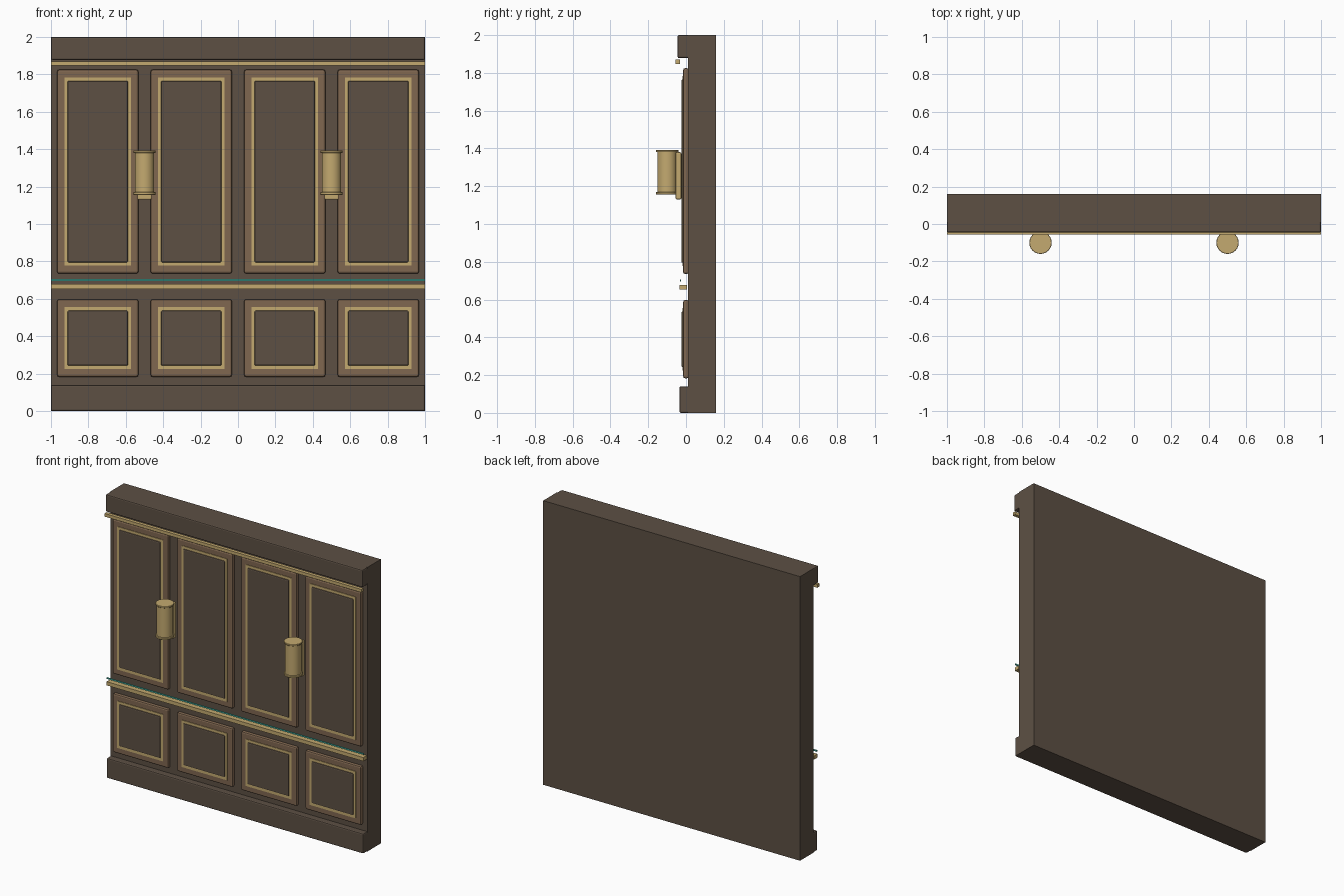
import bpy, math

if "Cube" in bpy.data.objects:
    bpy.data.objects.remove(bpy.data.objects["Cube"])


def material(name, rgb):
    m = bpy.data.materials.new(name)
    lin = [(c / 255 / 12.92) if c <= 10 else ((c / 255 + 0.055) / 1.055) ** 2.4 for c in rgb]
    m.diffuse_color = (*lin, 1)
    m.use_nodes = True
    m.node_tree.nodes["Principled BSDF"].inputs["Base Color"].default_value = m.diffuse_color
    return m


DARK = material("dark_wood", (93, 80, 68))
WALNUT = material("walnut_trim", (128, 103, 80))
GOLD = material("brass", (196, 170, 112))
TEAL = material("teal_inlay", (72, 184, 168))


def finish(ob, name, mat, bevel=0.0, segments=2):
    ob.name = name
    ob.data.materials.append(mat)
    if bevel:
        b = ob.modifiers.new("bevel", 'BEVEL')
        b.width, b.segments = bevel, segments
        b.limit_method = 'ANGLE'
    return ob


def box(name, x, y, z, mat, bevel=0.0):
    """Box from (min, max) ranges on each axis."""
    bpy.ops.mesh.primitive_cube_add(size=1, location=[(a + b) / 2 for a, b in (x, y, z)])
    ob = bpy.context.object
    ob.scale = [b - a for a, b in (x, y, z)]
    bpy.ops.object.transform_apply(location=False, rotation=False, scale=True)
    return finish(ob, name, mat, bevel)


def ring(name, cx, cz, hw, hh, t, y0, y1, mat):
    """Rectangular picture-frame moulding of width t."""
    verts, faces = [], []
    for y in (y0, y1):
        for w, h in ((hw, hh), (hw - t, hh - t)):
            verts += [(cx + sx * w, y, cz + sz * h) for sx, sz in ((-1, -1), (1, -1), (1, 1), (-1, 1))]
    for i in range(4):
        j = (i + 1) % 4
        faces += [(i, j, 4 + j, 4 + i), (8 + j, 8 + i, 12 + i, 12 + j),
                  (j, i, 8 + i, 8 + j), (4 + i, 4 + j, 12 + j, 12 + i)]
    me = bpy.data.meshes.new(name)
    me.from_pydata(verts, [], faces)
    ob = bpy.data.objects.new(name, me)
    bpy.context.collection.objects.link(ob)
    return finish(ob, name, mat)


def cylinder(name, x, y, r, z0, z1, mat, bevel=0.0):
    bpy.ops.mesh.primitive_cylinder_add(vertices=24, radius=r, depth=z1 - z0, location=(x, y, (z0 + z1) / 2))
    bpy.ops.object.shade_smooth_by_angle(angle=math.radians(35))
    return finish(bpy.context.object, name, mat, bevel, 1)


# Wall slab, skirting and cornice
box("wall_slab", (-1, 1), (0.01, 0.16), (0, 2), DARK)
box("skirting", (-1, 1), (-0.035, 0.02), (0, 0.14), DARK, 0.008)
box("cornice", (-1, 1), (-0.045, 0.02), (1.878, 2), DARK, 0.008)

# Horizontal rails
box("upper_brass_rail", (-1, 1), (-0.056, -0.032), (1.848, 1.87), GOLD)
box("dado_brass_rail", (-1, 1), (-0.034, 0.005), (0.652, 0.678), GOLD)
box("teal_strip", (-1, 1), (-0.032, -0.026), (0.696, 0.706), TEAL)

# Wall panels: walnut frame, brass moulding, raised dark field
for row, cz, hh in (("upper", 1.28, 0.545), ("lower", 0.39, 0.207)):
    for i, cx in enumerate((-0.75, -0.25, 0.25, 0.75)):
        tag = f"{row}_{i + 1}"
        box("panel_frame_" + tag, (cx - 0.217, cx + 0.217), (-0.015, 0.015),
            (cz - hh, cz + hh), WALNUT, 0.01)
        ring("panel_brass_" + tag, cx, cz, 0.178, hh - 0.042, 0.024, -0.019, -0.01, GOLD)
        box("panel_field_" + tag, (cx - 0.162, cx + 0.162), (-0.025, -0.01),
            (cz - hh + 0.06, cz + hh - 0.06), DARK, 0.007)

# Wall lamps
for side, x in (("left", -0.5), ("right", 0.5)):
    box(f"lamp_backplate_{side}", (x - 0.038, x + 0.038), (-0.055, -0.025), (1.13, 1.38), GOLD, 0.006)
    cylinder(f"lamp_shade_{side}", x, -0.1, 0.052, 1.16, 1.385, GOLD)
    cylinder(f"lamp_top_cap_{side}", x, -0.1, 0.06, 1.38, 1.392, GOLD, 0.002)
    cylinder(f"lamp_bottom_cap_{side}", x, -0.1, 0.06, 1.156, 1.17, GOLD, 0.002)
